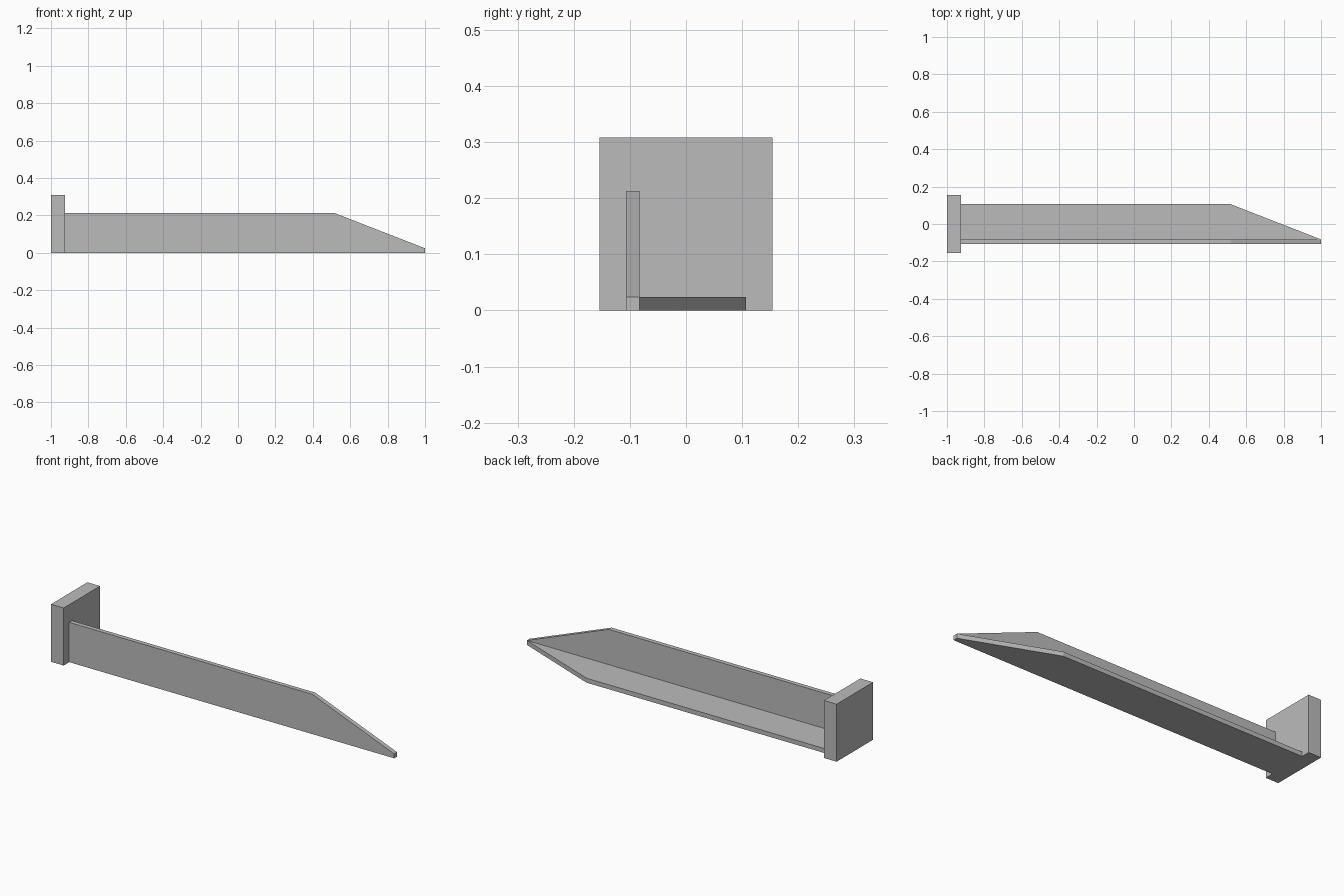
import bpy, bmesh

cube = bpy.data.objects.get("Cube")
if cube:
    bpy.data.objects.remove(cube, do_unlink=True)

# Plain steel material
steel = bpy.data.materials.new("grey_steel")
steel.use_nodes = True
GREY = (0.5, 0.5, 0.5, 1)
steel.diffuse_color = GREY
steel.node_tree.nodes["Principled BSDF"].inputs["Base Color"].default_value = GREY


def add_object(name, bm):
    bmesh.ops.recalc_face_normals(bm, faces=bm.faces)
    mesh = bpy.data.meshes.new(name)
    bm.to_mesh(mesh)
    bm.free()
    mesh.materials.append(steel)
    obj = bpy.data.objects.new(name, mesh)
    bpy.context.collection.objects.link(obj)
    return obj


LEG, THICK = 0.213, 0.024
HEAD_X, TAPER_X, TIP_X = -0.925, 0.515, 1.0
HEAD_SIZE = 0.308

# Square head plate
bm = bmesh.new()
bmesh.ops.create_cube(bm, size=1)
bmesh.ops.scale(bm, vec=(1 + HEAD_X, HEAD_SIZE, HEAD_SIZE), verts=bm.verts)
bmesh.ops.translate(bm, vec=((HEAD_X - 1) / 2, 0, HEAD_SIZE / 2), verts=bm.verts)
add_object("head_plate", bm)


# Angle-section shaft, both legs tapering to a small square tip
def section(bm, x, leg):
    profile = [(0, 0), (leg, 0), (leg, THICK), (THICK, THICK), (THICK, leg), (0, leg)]
    return [bm.verts.new((x, y - LEG / 2, z)) for y, z in profile]


bm = bmesh.new()
rings = [section(bm, HEAD_X, LEG), section(bm, TAPER_X, LEG), section(bm, TIP_X, THICK)]
for a, b in zip(rings, rings[1:]):
    for i in range(len(a)):
        j = (i + 1) % len(a)
        bm.faces.new((a[i], a[j], b[j], b[i]))
bm.faces.new(rings[0])
tip = rings[-1]
bm.faces.new((tip[0], tip[1], tip[2], tip[5]))
bmesh.ops.remove_doubles(bm, verts=bm.verts, dist=0.0001)
add_object("angle_shaft", bm)
